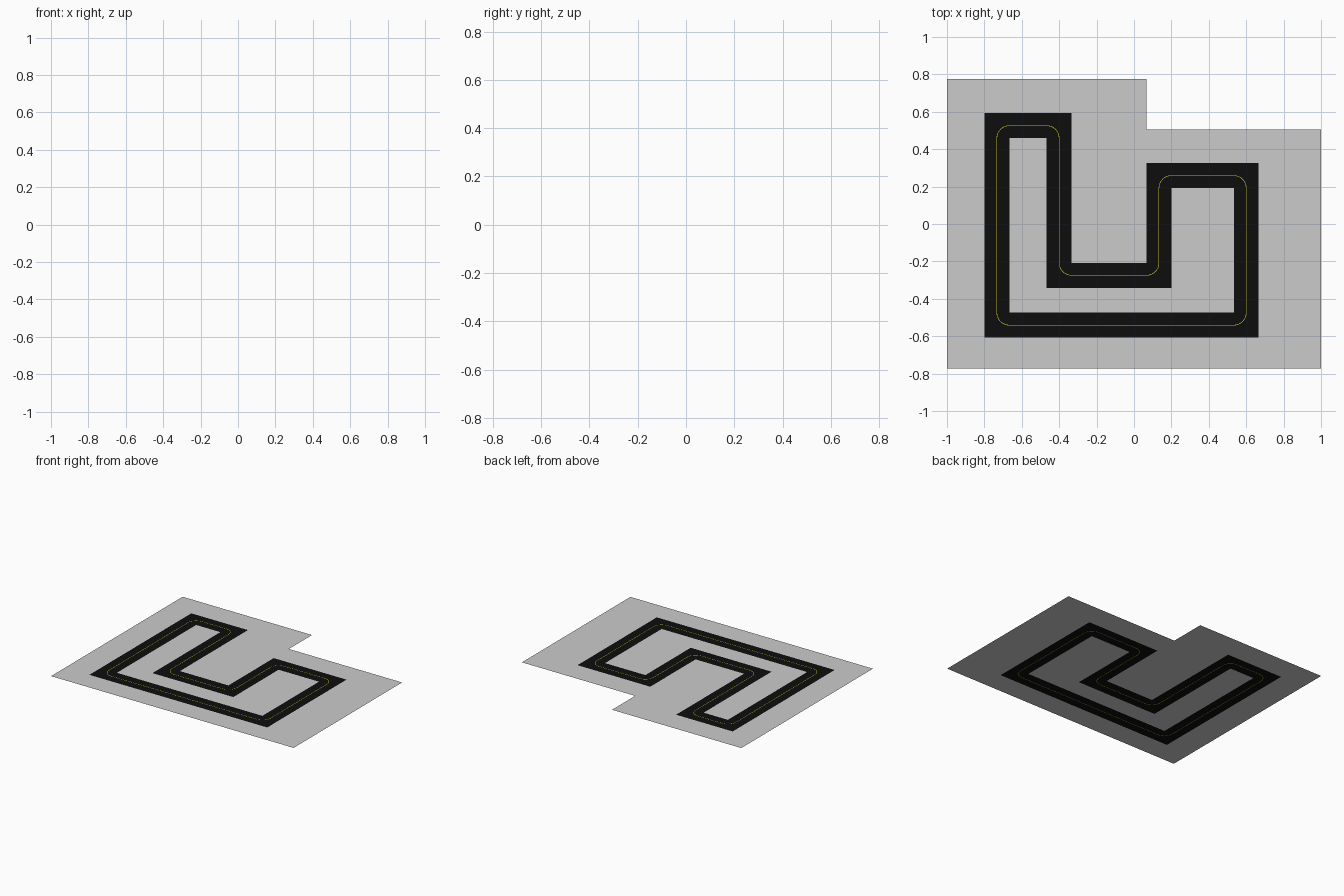
import bpy, bmesh, math
from mathutils import Vector

if "Cube" in bpy.data.objects:
    bpy.data.objects.remove(bpy.data.objects["Cube"])

U = 1 / 15                    # grid unit: half the road width
RADIUS = U                    # corner radius of the centre line
LINE = 0.0016                 # half width of the centre line

# Road centre path, counter-clockwise, all right angles
Y0 = -0.541
PATH = [Vector((x * U, Y0 + y * U)) for x, y in
        [(-11, 0), (9, 0), (9, 12), (2, 12), (2, 4), (-6, 4), (-6, 16), (-11, 16)]]


def material(name, color):
    m = bpy.data.materials.new(name)
    m.diffuse_color = color
    m.use_nodes = True
    m.node_tree.nodes["Principled BSDF"].inputs["Base Color"].default_value = m.diffuse_color
    return m


def offset_loop(d, rounded=False, steps=8):
    """Path pushed outward by d, with optional rounded corners."""
    out = []
    for i, p in enumerate(PATH):
        a = (p - PATH[i - 1]).normalized()
        b = (PATH[(i + 1) % len(PATH)] - p).normalized()
        q = p + d * (Vector((a.y, -a.x)) + Vector((b.y, -b.x)))
        if not rounded:
            out.append(q)
            continue
        r = RADIUS + d * (1 if a.cross(b) > 0 else -1)
        c = q - a * r + b * r
        for k in range(steps + 1):
            t = k / steps * math.pi / 2
            out.append(c + r * (a * math.sin(t) - b * math.cos(t)))
    return out


def flat_region(name, loops, mat=None):
    """Flat sheet bounded by an outer loop and an optional hole."""
    bm = bmesh.new()
    edges = []
    for loop in loops:
        vs = [bm.verts.new((p[0], p[1], 0)) for p in loop]
        edges += [bm.edges.new((vs[i - 1], vs[i])) for i in range(len(vs))]
    bmesh.ops.triangle_fill(bm, edges=edges, use_beauty=True, normal=(0, 0, 1))
    for f in bm.faces:
        f.normal_update()
        if f.normal.z < 0:
            f.normal_flip()
    me = bpy.data.meshes.new(name)
    bm.to_mesh(me)
    bm.free()
    ob = bpy.data.objects.new(name, me)
    bpy.context.collection.objects.link(ob)
    if mat:
        me.materials.append(mat)


asphalt = material("asphalt", (0.004, 0.004, 0.004, 1))
yellow = material("line_yellow", (0.6, 0.55, 0.02, 1))

# Ground around and inside the circuit
outline = [(-1, -0.773), (1, -0.773), (1, 0.504), (U, 0.504), (U, 0.776), (-1, 0.776)]
flat_region("outer_ground", [outline, offset_loop(U)])
flat_region("inner_ground", [offset_loop(-U)])

# Road lanes on both sides of the centre line
line_out, line_in = offset_loop(LINE, True), offset_loop(-LINE, True)
flat_region("outer_lane", [offset_loop(U), line_out], asphalt)
flat_region("inner_lane", [line_in, offset_loop(-U)], asphalt)

# Thin painted centre line
flat_region("centre_line", [line_out, line_in], yellow)
